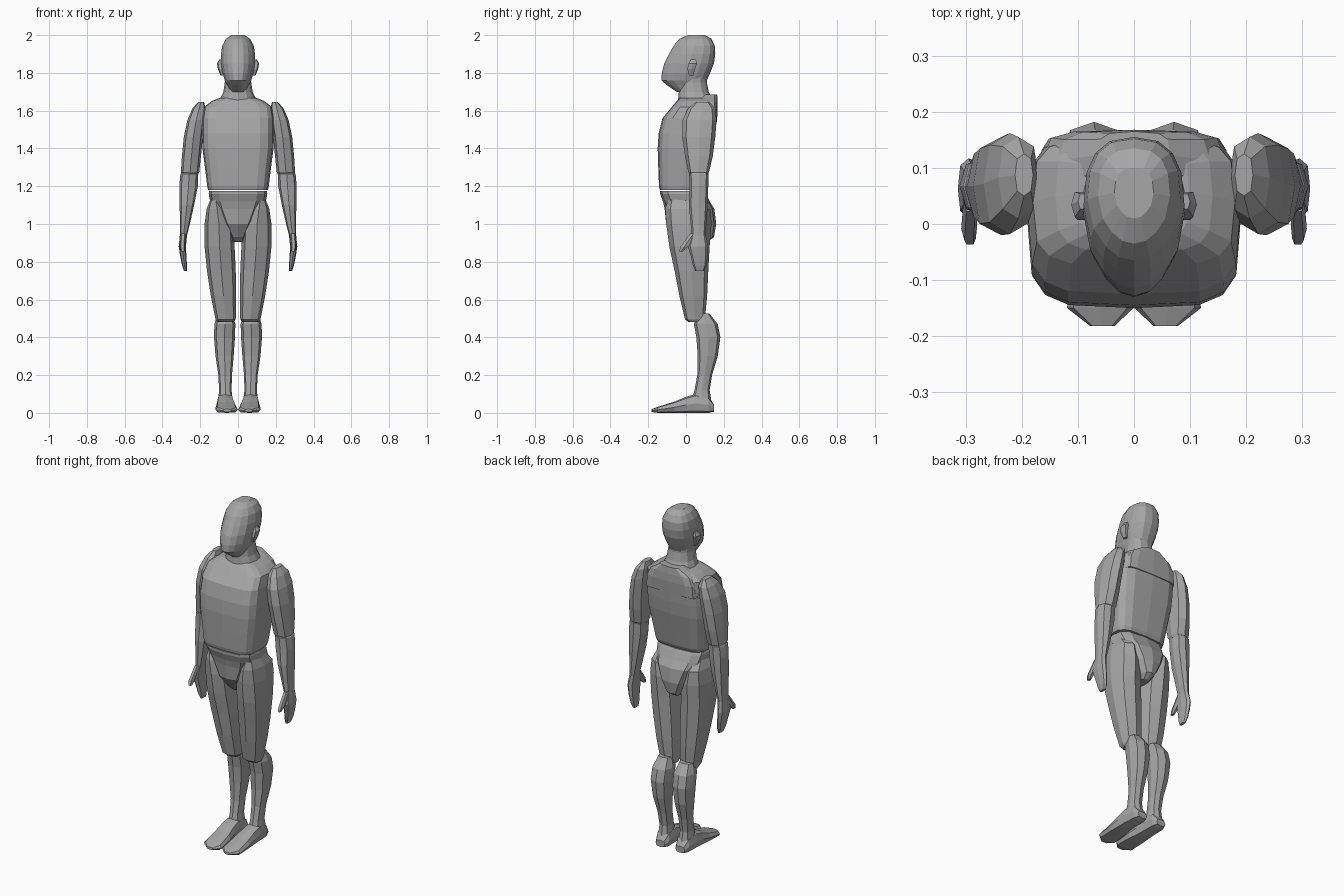
import bpy, math

grey = bpy.data.materials.new("body_grey")
grey.diffuse_color = (0.38, 0.38, 0.38, 1)


def loft(name, rings, n=8, power=2.6, taper=0.0, along="z", side=1):
    """Skin stacked rounded sections; each ring is (position, x0, x1, v0, v1).
    v runs along y for upright parts, along z for parts lofted along y."""
    def sp(t):
        return math.copysign(abs(t) ** (2 / power), t) if abs(t) > 1e-6 else 0.0
    verts, faces = [], []
    for p, x0, x1, v0, v1 in rings:
        for i in range(n):
            a = 2 * math.pi * i / n
            u, v = sp(math.cos(a)), sp(math.sin(a))
            if v < 0:                                  # narrow the front half
                u *= 1 - taper * v * v
            x = side * ((x0 + x1) / 2 + u * (x1 - x0) / 2)
            w = (v0 + v1) / 2 + v * (v1 - v0) / 2
            verts.append((x, w, p) if along == "z" else (x, p, w))
    for r in range(len(rings) - 1):
        for i in range(n):
            j = (i + 1) % n
            faces.append((r * n + i, r * n + j, r * n + n + j, r * n + n + i))
    faces.append(tuple(range(n))[::-1])
    faces.append(tuple(range((len(rings) - 1) * n, len(rings) * n)))
    flip = (rings[-1][0] < rings[0][0]) ^ (along == "y") ^ (side < 0)
    if flip:
        faces = [f[::-1] for f in faces]
    me = bpy.data.meshes.new(name)
    me.from_pydata(verts, [], faces)
    me.materials.append(grey)
    ob = bpy.data.objects.new(name, me)
    bpy.context.collection.objects.link(ob)
    return ob


def centred(name, rows, **kw):
    """Loft symmetric about x = 0; rows are (z, half width, front y, back y)."""
    return loft(name, [(z, -h, h, f, b) for z, h, f, b in rows], **kw)


# Head with a narrowing face
centred("head", [
    (1.70, .045, -.05, .09), (1.735, .058, -.10, .10), (1.76, .070, -.13, .11),
    (1.80, .082, -.128, .128), (1.85, .090, -.115, .148), (1.90, .090, -.09, .155),
    (1.945, .083, -.065, .152), (1.98, .064, -.035, .135), (2.0, .035, .01, .10)],
    n=16, power=2.6, taper=.35)

# Neck
centred("neck", [
    (1.62, .12, -.045, .14), (1.66, .095, -.042, .14), (1.70, .077, -.038, .12),
    (1.75, .07, -.035, .11), (1.80, .07, -.03, .11)], n=12, power=2.3)

# Chest and belly
centred("torso", [
    (1.18, .158, -.138, .095), (1.20, .163, -.143, .105), (1.30, .175, -.147, .125),
    (1.40, .188, -.150, .145), (1.48, .190, -.145, .155), (1.56, .189, -.125, .16),
    (1.62, .180, -.075, .155), (1.65, .140, -.05, .15), (1.667, .098, -.03, .14)],
    n=16, power=4.0)

# Upper back
centred("upper_back", [
    (1.53, .165, .10, .162), (1.60, .16, .08, .168), (1.645, .135, .06, .168),
    (1.685, .065, .08, .165)], n=12, power=3.5)

# Pelvis, a wedge narrowing to the crotch
centred("pelvis", [
    (.905, .028, -.03, .11), (.93, .042, -.06, .148), (1.00, .085, -.105, .16),
    (1.08, .13, -.113, .15), (1.12, .148, -.122, .125), (1.16, .155, -.137, .105),
    (1.175, .152, -.137, .095)], n=12, power=3.2)

for side, tag in ((1, "right"), (-1, "left")):
    # Ear
    loft("ear_" + tag, [
        (1.785, .075, .092, .015, .04), (1.82, .08, .106, .005, .05),
        (1.85, .08, .112, .01, .06), (1.87, .08, .10, .025, .055)], n=6, side=side)

    # Upper arm with rounded shoulder
    loft("upper_arm_" + tag, [
        (1.26, .212, .296, .025, .112), (1.275, .205, .302, .012, .122),
        (1.36, .196, .297, -.005, .142), (1.46, .186, .287, -.02, .155),
        (1.55, .175, .268, -.018, .162), (1.61, .170, .242, .01, .155),
        (1.645, .180, .212, .05, .125)], side=side)

    # Forearm
    loft("forearm_" + tag, [
        (.93, .272, .308, .03, .103), (1.00, .255, .307, .025, .108),
        (1.10, .232, .309, .015, .115), (1.20, .213, .311, .018, .118),
        (1.265, .212, .305, .015, .120), (1.28, .222, .295, .03, .108)], side=side)

    # Hand and thumb
    loft("hand_" + tag, [
        (.75, .270, .286, .05, .095), (.78, .270, .296, .037, .108),
        (.83, .273, .306, .025, .115), (.88, .276, .314, .01, .117),
        (.94, .270, .308, .028, .105)], side=side)
    loft("thumb_" + tag, [
        (.855, .282, .302, -.038, -.015), (.88, .280, .308, -.032, .015),
        (.95, .278, .304, .02, .06)], n=6, side=side)

    # Thigh
    loft("thigh_" + tag, [
        (.48, .022, .110, .015, .09), (.495, .012, .119, -.005, .10),
        (.62, .010, .144, -.035, .112), (.75, .012, .164, -.06, .118),
        (.88, .018, .177, -.088, .125), (1.00, .025, .177, -.105, .135),
        (1.08, .055, .166, -.11, .13), (1.13, .09, .146, -.095, .08)], side=side)

    # Shin and calf
    loft("shin_" + tag, [
        (.06, .028, .106, .03, .135), (.12, .034, .100, .045, .125),
        (.20, .032, .104, .06, .138), (.30, .023, .119, .062, .168),
        (.40, .016, .127, .055, .182), (.47, .014, .125, .042, .168),
        (.525, .03, .108, .06, .125)], side=side)

    # Foot, lofted from heel to toe
    loft("foot_" + tag, [
        (.148, .035, .095, .006, .045), (.12, .022, .108, 0, .085),
        (.05, .022, .112, 0, .10), (.0, .018, .114, 0, .085),
        (-.06, .008, .118, 0, .06), (-.15, .001, .119, 0, .032),
        (-.182, .035, .078, .005, .02)], power=3.2, along="y", side=side)
